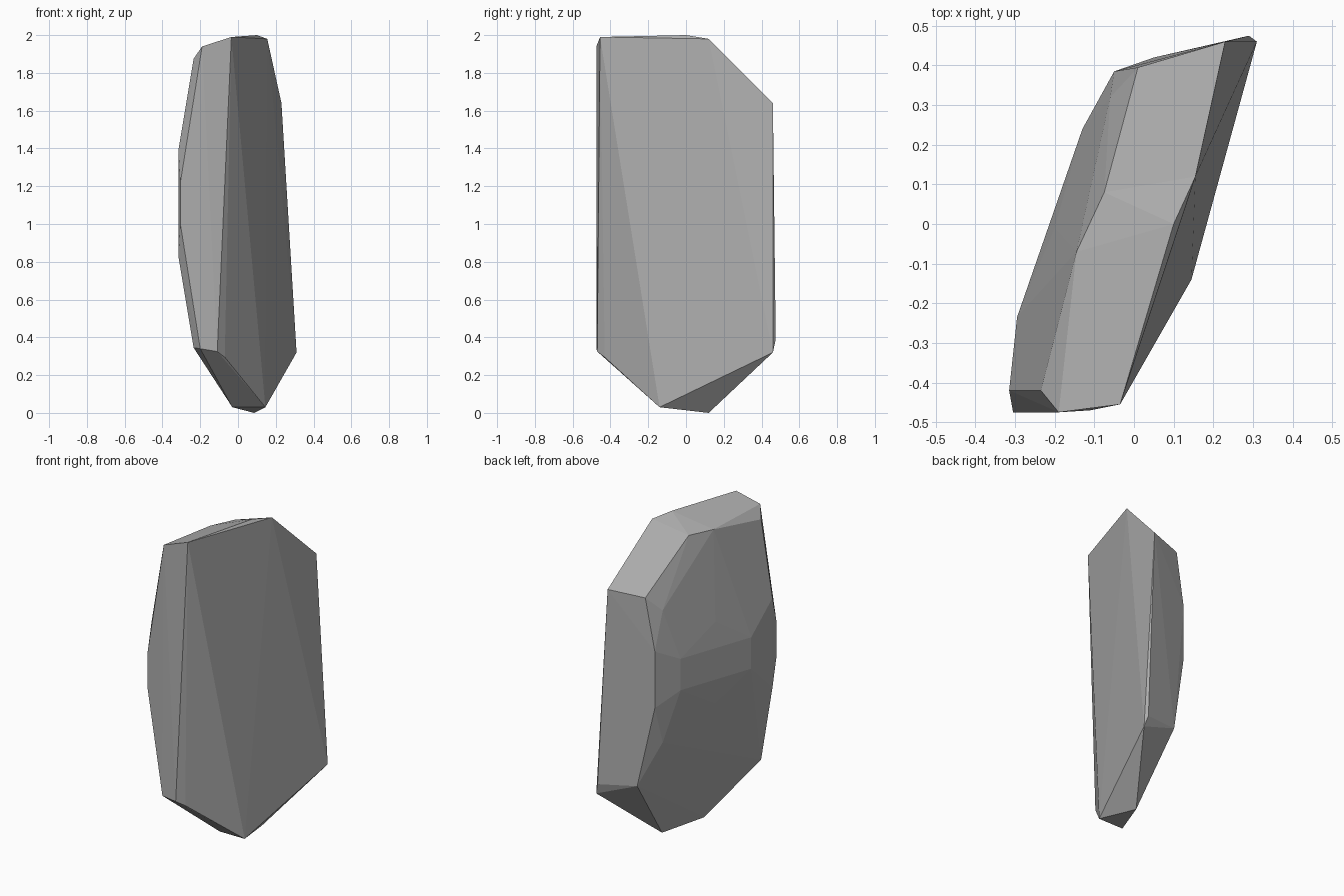
import bpy
import bmesh
import math

default_cube = bpy.data.objects.get("Cube")
if default_cube:
    bpy.data.objects.remove(default_cube, do_unlink=True)


def make_material(name, colour):
    material = bpy.data.materials.new(name)
    material.use_nodes = True
    material.diffuse_color = colour
    material.node_tree.nodes["Principled BSDF"].inputs["Base Color"].default_value = colour
    return material


def mirrored_pair(x, y, half_height, middle=1.11):
    """Two corners, one above and one below the middle of the rock."""
    return [(x, y, middle + half_height), (x, y, middle - half_height)]


def hull_object(name, corners, material):
    """Wrap a faceted convex stone around its corner points."""
    bm = bmesh.new()
    for corner in corners:
        bm.verts.new(corner)
    result = bmesh.ops.convex_hull(bm, input=bm.verts[:], use_existing_faces=False)
    unused = {item for key in ("geom_interior", "geom_unused") for item in result[key]
              if isinstance(item, bmesh.types.BMVert)}
    bmesh.ops.delete(bm, geom=list(unused), context="VERTS")
    bmesh.ops.dissolve_limit(bm, angle_limit=math.radians(1),
                             verts=bm.verts[:], edges=bm.edges[:])
    bmesh.ops.recalc_face_normals(bm, faces=bm.faces[:])
    mesh = bpy.data.meshes.new(name)
    bm.to_mesh(mesh)
    bm.free()
    mesh.materials.append(material)
    rock = bpy.data.objects.new(name, mesh)
    bpy.context.collection.objects.link(rock)
    return rock


# Broad, nearly flat face of the slab, from top front round to bottom front
broad_face = [
    (-.035, -.455, 1.99), (.1, 0, 2), (.155, .12, 1.98), (.23, .46, 1.64),
    (.29, .475, .39), (.31, .46, .32), (.145, -.14, .03),
    (-.07, -.43, .295), (-.11, -.47, .325),
]

# Narrow underside and the shoulder below the top edge
underside = [(.085, .12, 0), (-.03, -.14, .03), (.05, .42, .42)]
shoulder = [(.01, .395, 1.62), (-.075, .08, 1.92), (-.145, -.07, 1.92)]

# Narrow front end with its chamfered edge
front_end = [(-.19, -.475, 1.94), (-.2, -.475, .34)]
front_end += mirrored_pair(-.305, -.475, .11)
front_end += mirrored_pair(-.315, -.42, .285)
front_end += mirrored_pair(-.235, -.42, .765)

# Rounded bulge of facets on the other broad side
bulge = []
for x, y, half_height in [(-.295, -.235, .1), (-.2, -.01, .26), (-.13, .24, .1),
                          (-.06, .32, .42), (-.05, .385, .18)]:
    bulge += mirrored_pair(x, y, half_height)

stone_grey = make_material("stone grey", (.42, .42, .42, 1))
hull_object("rock_slab", broad_face + underside + shoulder + front_end + bulge, stone_grey)
